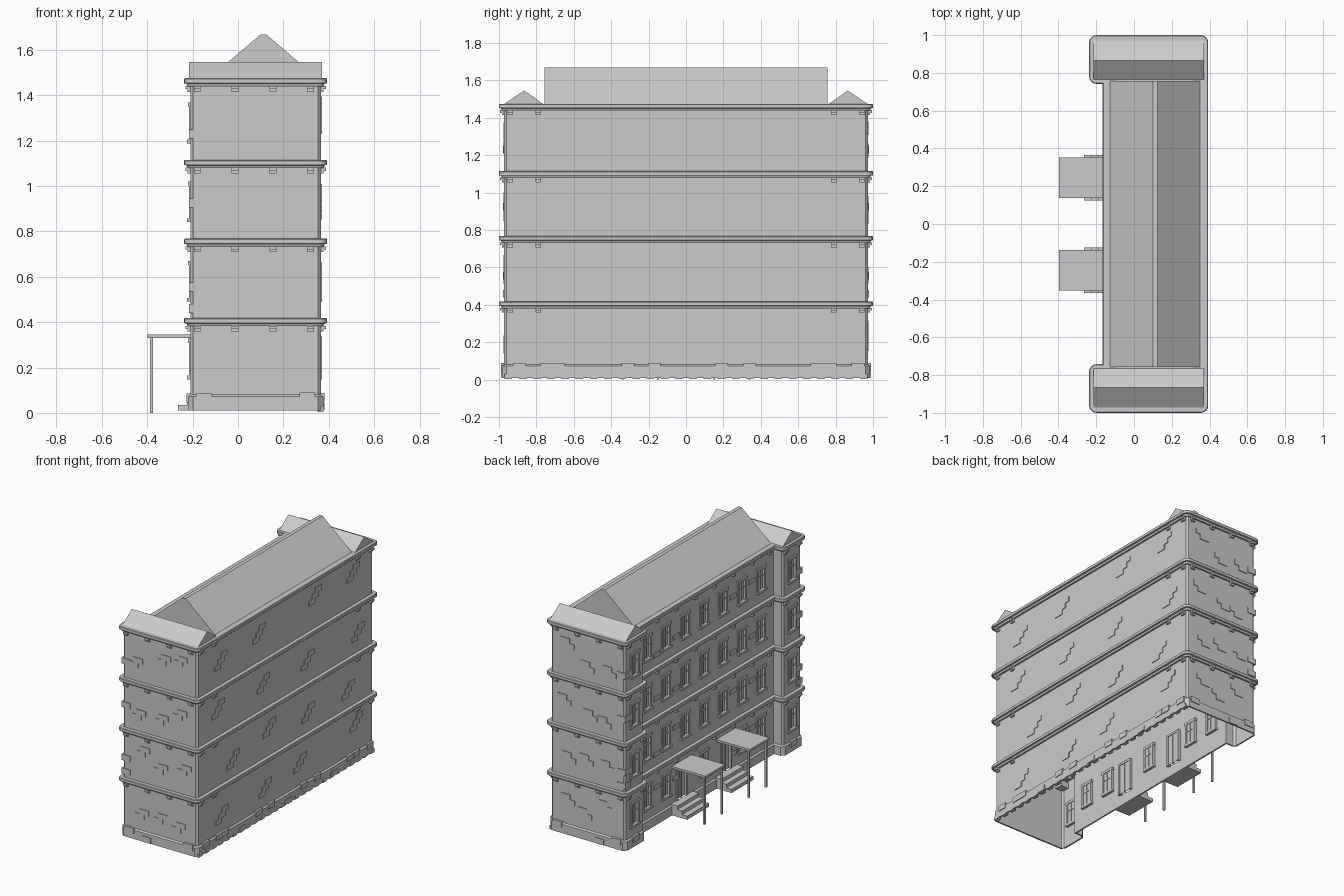
import bpy, bmesh, math, random

if "Cube" in bpy.data.objects:
    bpy.data.objects.remove(bpy.data.objects["Cube"])

random.seed(4)
X0, XM, X1 = -0.21, -0.138, 0.365      # pavilion face, recessed main face, rear face
YE, YP = 0.972, 0.77                   # end walls, inner side of the end pavilions
R = 0.012                              # wall corner radius
TOPS = [0.418, 0.768, 1.115, 1.475]    # cornice tops
BASES = [0.075] + TOPS[:3]             # wall base of each storey


def finish(name, bm):
    me = bpy.data.meshes.new(name)
    bmesh.ops.recalc_face_normals(bm, faces=bm.faces[:])
    bm.to_mesh(me)
    bm.free()
    ob = bpy.data.objects.new(name, me)
    bpy.context.collection.objects.link(ob)
    return ob


def boxes(name, items):
    bm = bmesh.new()
    for a, b, c, d, e, f in items:
        v = [bm.verts.new((x, y, z)) for x in (a, b) for y in (c, d) for z in (e, f)]
        for q in ((0, 1, 3, 2), (4, 6, 7, 5), (0, 4, 5, 1), (2, 3, 7, 6), (0, 2, 6, 4), (1, 5, 7, 3)):
            bm.faces.new([v[i] for i in q])
    return finish(name, bm)


def outline(off, seg):
    # U-shaped plan with rounded outer corners, pushed outward by off
    pts = []
    for x, y, sx, sy, convex in ((X1, -YE, 1, -1, 1), (X1, YE, 1, 1, 1), (X0, YE, -1, 1, 1),
                                 (X0, YP, -1, -1, 1), (XM, YP, -1, -1, 0), (XM, -YP, -1, 1, 0),
                                 (X0, -YP, -1, 1, 1), (X0, -YE, -1, -1, 1)):
        if not convex:
            pts.append((x + sx * off, y + sy * off))
            continue
        mid = math.atan2(sy, sx)
        for i in range(seg + 1):
            a = mid + math.pi / 2 * (i / seg - 0.5)
            pts.append((x - sx * R + (R + off) * math.cos(a), y - sy * R + (R + off) * math.sin(a)))
    return pts


def band(name, profile, seg=4, lid=False):
    # sweep an (offset, z) profile around the plan
    bm = bmesh.new()
    rings = [[bm.verts.new((x, y, z)) for x, y in outline(o, seg)] for o, z in profile]
    for a, b in zip(rings, rings[1:]):
        for i in range(len(a)):
            j = (i + 1) % len(a)
            bm.faces.new((a[i], a[j], b[j], b[i]))
    if lid:
        bm.faces.new(rings[-1])
    return finish(name, bm)


def prism(name, profile, axis, a, b):
    bm = bmesh.new()
    ends = [[bm.verts.new((t, u, z) if axis == 'x' else (u, t, z)) for u, z in profile] for t in (a, b)]
    for e in ends:
        bm.faces.new(e)
    for i in range(len(profile)):
        j = (i + 1) % len(profile)
        bm.faces.new((ends[0][i], ends[0][j], ends[1][j], ends[1][i]))
    return finish(name, bm)


# window and door openings as (wall x, y centre, half width, z0, z1)
windows, doors = [], [(XM, s * 0.245, 0.05, 0.085, 0.30) for s in (-1, 1)]
for f, base in enumerate(BASES):
    z0 = base + 0.085
    for s in (-1, 1):
        windows.append((X0, s * 0.871, 0.038, z0, z0 + 0.155))
    for k in range(-3, 4):
        if f or abs(k) != 1:
            windows.append((XM, k * 0.21, 0.038, z0, z0 + 0.155))
holes = windows + doors

# hollow wall shell with the openings left out of the window side
bm = bmesh.new()
pl = outline(0, 1)
for (ax, ay), (bx, by) in zip(pl, pl[1:] + pl[:1]):
    ys, zs, here = [0, 1], [0.01, 1.46], []
    if abs(ax - bx) < 1e-6 and ax < 0:
        lo, hi = min(ay, by), max(ay, by)
        here = [h for h in holes if abs(h[0] - ax) < 1e-6 and lo < h[1] < hi]
        for h in here:
            ys += [(h[1] + k * h[2] - ay) / (by - ay) for k in (-1, 1)]
            zs += [h[3], h[4]]
    ys = sorted(set(round(t, 6) for t in ys))
    zs = sorted(set(round(t, 6) for t in zs))
    for t0, t1 in zip(ys, ys[1:]):
        for z0, z1 in zip(zs, zs[1:]):
            ym, zm = ay + (by - ay) * (t0 + t1) / 2, (z0 + z1) / 2
            if any(abs(ym - h[1]) < h[2] and h[3] < zm < h[4] for h in here):
                continue
            bm.faces.new([bm.verts.new((ax + (bx - ax) * t, ay + (by - ay) * t, z))
                          for t, z in ((t0, z0), (t1, z0), (t1, z1), (t0, z1))])
bmesh.ops.remove_doubles(bm, verts=bm.verts[:], dist=1e-5)
finish("wall_shell", bm)

# window casings, sills, glazing bars and panes
frames, panes = [], []
for x, y, w, z0, z1 in windows:
    a, b = x - 0.007, x + 0.018
    for s in (-1, 1):
        frames.append((a, b, *sorted((y + s * w * 0.82, y + s * (w + 0.009))), z0, z1))
    frames += [(a - 0.003, b, y - w - 0.014, y + w + 0.014, z1 - 0.006, z1 + 0.012),
               (a - 0.008, b, y - w - 0.014, y + w + 0.014, z0 - 0.012, z0 + 0.004),
               (x + 0.002, b, y - 0.004, y + 0.004, z0, z1),
               (x + 0.002, b, y - w, y + w, z0 + 0.092, z0 + 0.1)]
    panes.append((x + 0.010, x + 0.013, y - w, y + w, z0, z1))
boxes("window_frames", frames)
boxes("window_panes", panes)

# entrances: doors, canopies on posts, steps
door_parts, leaf, canopy, posts, steps = [], [], [], [], []
for x, y, w, z0, z1 in doors:
    leaf.append((x + 0.010, x + 0.014, y - w, y + w, z0, z1))
    door_parts += [(x - 0.006, x + 0.018, y - w - 0.01, y - w + 0.006, z0, z1),
                   (x - 0.006, x + 0.018, y + w - 0.006, y + w + 0.01, z0, z1),
                   (x - 0.006, x + 0.018, y - w - 0.01, y + w + 0.01, z1, z1 + 0.014),
                   (x + 0.002, x + 0.018, y - 0.004, y + 0.004, z0, z1)]
    canopy.append((-0.398, x, y - 0.108, y + 0.108, 0.330, 0.345))
    for s in (-1, 1):
        yc = y + s * 0.095
        posts.append((-0.387, -0.375, yc - 0.006, yc + 0.006, 0, 0.331))
    for i, xs in enumerate((-0.265, -0.225, -0.188)):
        steps.append((xs, x, y - 0.12, y + 0.12, 0.01 + 0.025 * i, 0.035 + 0.025 * i))
boxes("door_frames", door_parts)
boxes("door_leaves", leaf)
boxes("entrance_canopies", canopy)
boxes("canopy_posts", posts)
boxes("entrance_steps", steps)

# plinth and cornices
band("plinth", [(0, 0.01), (0.011, 0.01), (0.011, 0.072), (0, 0.08)], 1)
for i, t in enumerate(TOPS):
    band("cornice_%d" % (i + 1), [(0, t - 0.036), (0.012, t - 0.036), (0.017, t - 0.024), (0.028, t - 0.022),
                                  (0.028, t - 0.004), (0.024, t), (0, t)], lid=(i == 3))

# brackets under every cornice
br = []
for t in TOPS:
    z0, z1 = t - 0.060, t - 0.034
    for s in (-1, 1):
        for x in (-0.18, -0.013, 0.154, 0.32):
            for dep, za in ((0.022, z0 + 0.012), (0.012, z0)):
                br.append((x - 0.015, x + 0.015, *sorted((s * YE, s * (YE + dep))), za, z1))
        for y in (0.79, 0.94):
            for dep, za in ((0.022, z0 + 0.012), (0.012, z0)):
                br.append((X1, X1 + dep, s * y - 0.015, s * y + 0.015, za, z1))
                br.append((X0 - dep, X0, s * y - 0.015, s * y + 0.015, za, z1))
        for y in (0.105, 0.315, 0.525, 0.71):
            br.append((XM - 0.02, XM, s * y - 0.013, s * y + 0.013, z0 + 0.008, z1))
boxes("cornice_brackets", br)

# raised bricks: staggered clusters on each wall, quoins, plinth stones
bricks, D = [], 0.005
for f, base in enumerate(BASES):
    for k in range(4):
        y, z = -0.72 + 0.45 * k + random.uniform(-0.1, 0.1), base + random.uniform(0.06, 0.18)
        for i in range(3):
            yy = y + 0.035 * i
            bricks.append((X1, X1 + D, yy, yy + 0.07, z + 0.035 * i, z + 0.035 * (i + 1)))
    for s in (-1, 1):
        for k in range(3):
            x, z = -0.13 + 0.16 * k + random.uniform(-0.03, 0.03), base + random.uniform(0.05, 0.2)
            for i in range(2):
                xx = x + 0.035 * i
                bricks.append((xx, xx + 0.07, *sorted((s * YE, s * (YE + D))), z + 0.035 * i, z + 0.035 * (i + 1)))
        for y in (0.315, 0.525):
            z = base + random.uniform(0.06, 0.2)
            bricks.append((XM - D, XM, s * y - 0.04, s * y + 0.03, z, z + 0.03))
    for z in ((), (0.44, 0.535), (0.905,), (1.21,))[f]:
        for s in (-1, 1):
            bricks.append((X0 - 0.006, -0.15, *sorted((s * 0.915, s * (YE + 0.006))), z, z + 0.04))
boxes("raised_bricks", bricks)

stones = []
for y in (-0.89, -0.745, -0.68, -0.31, -0.17, 0.19, 0.34, 0.70, 0.77, 0.92):
    stones.append((X1, X1 + 0.016, y - 0.034, y + 0.034, 0.05, 0.088))
for y in (-0.49, 0.015, 0.52):
    stones.append((X1, X1 + 0.016, y - 0.034, y + 0.034, 0.012, 0.045))
for s in (-1, 1):
    for x, z in ((0.305, 0.05), (-0.02, 0.012), (-0.15, 0.045)):
        stones.append((x - 0.035, x + 0.035, *sorted((s * YE, s * (YE + 0.016))), z, z + 0.04))
    stones.append((X0 - 0.016, X0, s * 0.87 - 0.035, s * 0.87 + 0.035, 0.045, 0.085))
for i in range(26):
    y = -0.95 + i * 0.076
    stones.append((X1 - 0.014, X1 + 0.012, y - 0.02, y + 0.02, 0.005, 0.03))
boxes("plinth_stones", stones)

# roofs: long main gable with a flat ridge, small cross gables on the pavilions
prism("main_roof", [(-0.145, 1.46), (0.367, 1.46), (0.125, 1.668), (0.10, 1.668)], 'y', -0.757, 0.757)
for s, n in ((-1, "front"), (1, "back")):
    prism("pavilion_roof_" + n, [(s * 0.757, 1.47), (s * 0.978, 1.47), (s * 0.865, 1.546)], 'x', -0.215, 0.37)
